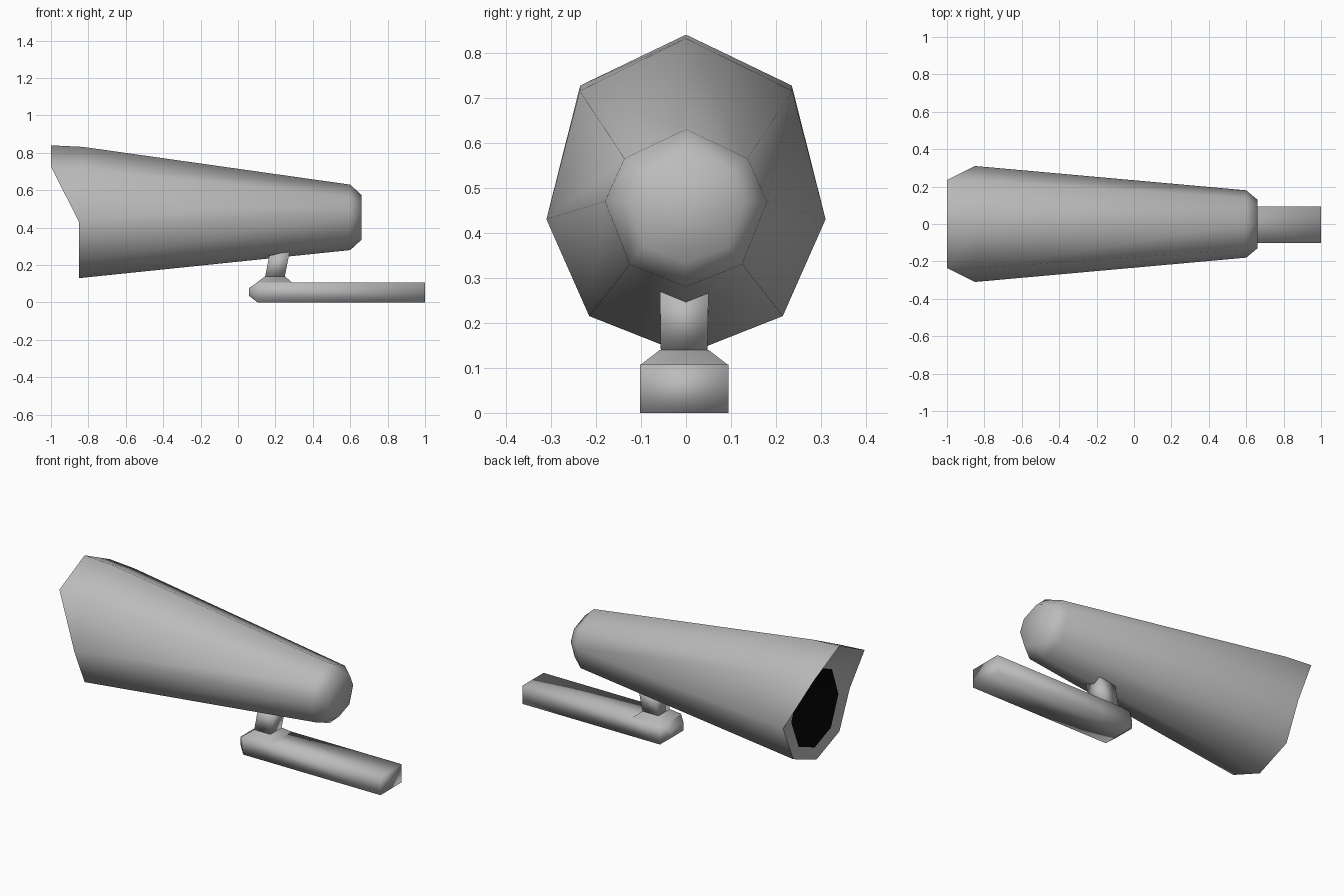
import bpy
import bmesh
import math

cube = bpy.data.objects.get("Cube")
if cube:
    bpy.data.objects.remove(cube)


def material(name, value):
    mat = bpy.data.materials.new(name)
    mat.use_nodes = True
    colour = (value, value, value, 1)
    mat.diffuse_color = colour
    mat.node_tree.nodes["Principled BSDF"].inputs["Base Color"].default_value = colour
    return mat


grey = material("grey housing", 0.5)
black = material("black lens", 0.002)


def loft(name, rings, mats, angle, cap_material=0):
    """Skin a list of matching point rings and cap both ends."""
    bm = bmesh.new()
    loops = [[bm.verts.new(p) for p in ring] for ring in rings]
    for a, b in zip(loops, loops[1:]):
        n = len(a)
        for i in range(n):
            j = (i + 1) % n
            bm.faces.new((a[i], a[j], b[j], b[i]))
    bm.faces.new(loops[0]).material_index = cap_material
    bm.faces.new(loops[-1])
    bmesh.ops.remove_doubles(bm, verts=bm.verts, dist=0.0005)
    bmesh.ops.recalc_face_normals(bm, faces=bm.faces)
    mesh = bpy.data.meshes.new(name)
    bm.to_mesh(mesh)
    bm.free()
    for m in mats:
        mesh.materials.append(m)
    obj = bpy.data.objects.new(name, mesh)
    bpy.context.collection.objects.link(obj)
    bpy.ops.object.select_all(action="DESELECT")
    obj.select_set(True)
    bpy.context.view_layer.objects.active = obj
    bpy.ops.object.shade_smooth_by_angle(angle=math.radians(angle))
    return obj


def mirrored(half):
    """Complete an eight-sided ring from its top-to-bottom half."""
    return half + [(x, -y, z) for x, y, z in half[-2:0:-1]]


def section(x, points):
    return mirrored([(x, y, z) for y, z in points])


# Tapered housing with a visor over the lens
side, lower, bottom = (-0.85, 0.31, 0.43), (-0.85, 0.215, 0.215), (-0.85, 0, 0.13)
housing = [
    section(-0.84, [(0, 0.67), (0.16, 0.60), (0.22, 0.43), (0.15, 0.26), (0, 0.20)]),
    mirrored([(-1, 0, 0.84), (-1, 0.235, 0.727), side, lower, bottom]),
    mirrored([(-0.83, 0, 0.832), (-0.84, 0.236, 0.715), side, lower, bottom]),
    section(0.60, [(0, 0.63), (0.137, 0.565), (0.18, 0.47), (0.125, 0.33), (0, 0.28)]),
    section(0.66, [(0, 0.575), (0.10, 0.535), (0.13, 0.47), (0.095, 0.37), (0, 0.335)]),
]
loft("housing", housing, [grey, black], 62, cap_material=1)


def end_ring(x, w, z0, z1):
    return [(x, -w, z0), (x, w, z0), (x, w, z1), (x, -w, z1)]


def flat_ring(x0, x1, w, z, rise=0):
    return [(x0, -w, z), (x1, -w, z + rise), (x1, w, z + rise), (x0, w, z)]


# Mounting arm, collar and neck
stand = [
    loft("mounting_arm", [end_ring(0.06, 0.06, 0.035, 0.078), end_ring(0.105, 0.098, 0, 0.108),
                          end_ring(0.29, 0.098, 0, 0.108), end_ring(1, 0.098, 0, 0.108)], [grey], 100),
    loft("collar", [flat_ring(0.10, 0.29, 0.098, 0.106),
                    flat_ring(0.145, 0.25, 0.054, 0.14)], [grey], 60),
    loft("neck", [flat_ring(0.145, 0.25, 0.052, 0.138),
                  flat_ring(0.167, 0.277, 0.054, 0.25, 0.025)], [grey], 100),
]
for part in stand:
    part.location.y = -0.004
